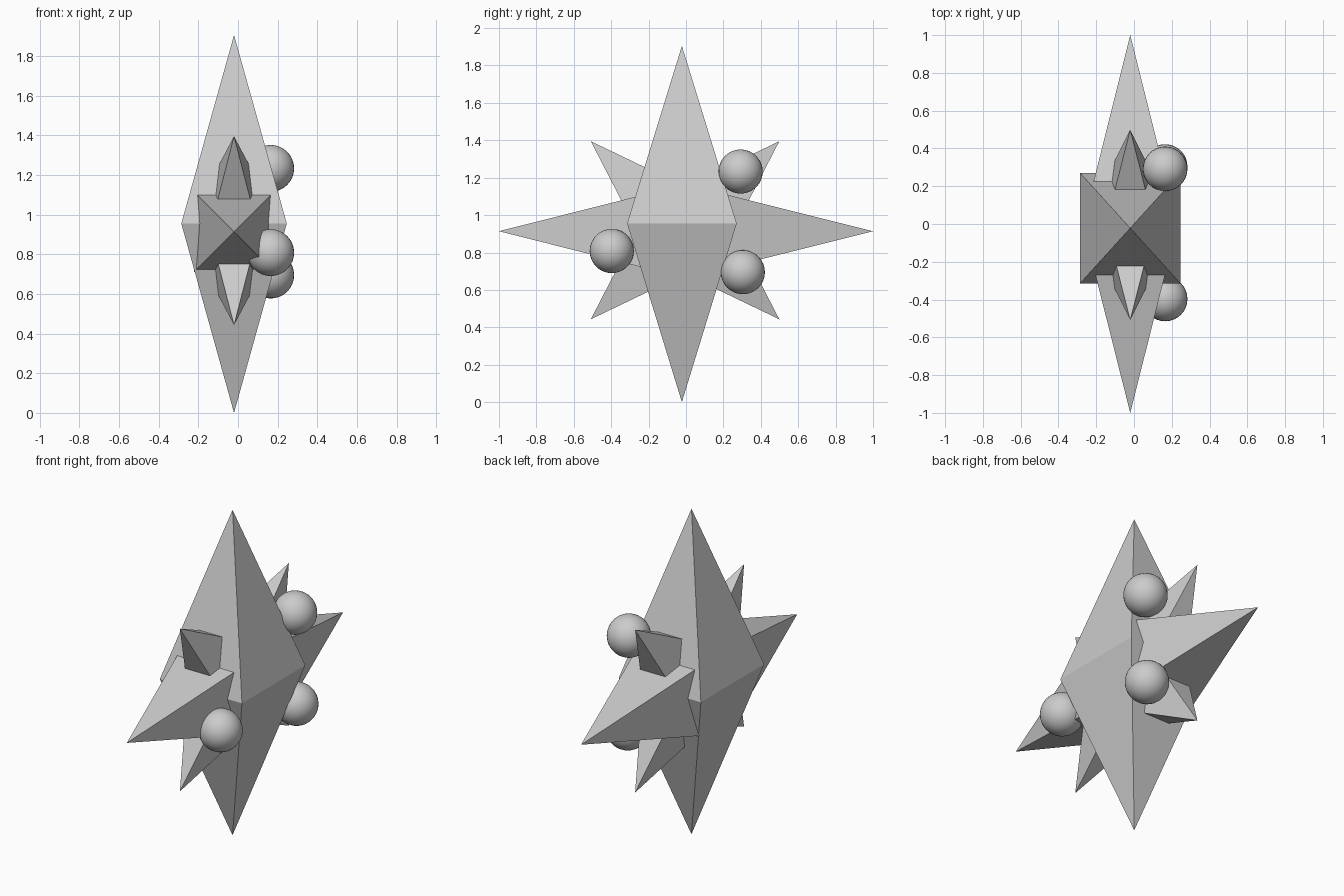
import bpy
from mathutils import Vector

if "Cube" in bpy.data.objects:
    bpy.data.objects.remove(bpy.data.objects["Cube"])

CX = -0.02  # the star sits slightly left of centre; the balls stick out on the right


def solid(name, verts, faces):
    mesh = bpy.data.meshes.new(name)
    mesh.from_pydata([tuple(v) for v in verts], [], faces)
    mesh.update()
    obj = bpy.data.objects.new(name, mesh)
    bpy.context.collection.objects.link(obj)
    return obj


def spike(name, tip, direction, length, ratio_x, ratio_side):
    """Rectangular pyramid in the yz plane; direction points from base to tip."""
    d = Vector(direction).normalized()
    x = Vector((1, 0, 0))
    side = d.cross(x)
    tip = Vector(tip)
    base = tip - d * length
    ring = [base + x * sx * ratio_x * length + side * ss * ratio_side * length
            for sx, ss in ((1, 1), (-1, 1), (-1, -1), (1, -1))]
    faces = [(i, (i + 1) % 4, 4) for i in range(4)] + [(3, 2, 1, 0)]
    # keep normals outward
    obj = solid(name, ring + [tip], faces)
    n = obj.data.polygons[4].normal
    if n.dot(d) > 0:
        obj.data.flip_normals()
    return obj


# Tall central double pyramid
hx, hy, cy, mid = 0.266, 0.293, -0.022, 0.955
ring = [(CX + sx * hx, cy + sy * hy, mid)
        for sx, sy in ((1, 1), (-1, 1), (-1, -1), (1, -1))]
faces = [(i, (i + 1) % 4, 4) for i in range(4)]
faces += [((i + 1) % 4, i, 5) for i in range(4)]
solid("body", ring + [(CX, cy, 1.905), (CX, cy, 0.0)], faces)

# Long horizontal spikes, front and back
spike("front_spike", (CX, -1.0, 0.914), (0, -1, 0), 0.79, 0.252, 0.252)
spike("back_spike", (CX, 1.0, 0.914), (0, 1, 0), 0.81, 0.25, 0.25)

# Four short diagonal spikes
for sy, yname in ((-1, "front"), (1, "back")):
    for sz, zname in ((1, "upper"), (-1, "lower")):
        spike(f"{zname}_{yname}_diagonal_spike",
              (CX, -0.005 + sy * 0.504, 0.919 + sz * 0.476),
              (0, sy * 0.504, sz * 0.49), 0.45, 0.242, 0.335)

# Balls on the right side
for i, (y, z) in enumerate(((0.292, 1.233), (-0.397, 0.808), (0.304, 0.695))):
    bpy.ops.mesh.primitive_uv_sphere_add(segments=32, ring_count=16, radius=0.118,
                                         location=(0.165, y, z))
    bpy.context.object.name = f"ball_{i + 1}"
    bpy.ops.object.shade_smooth()
